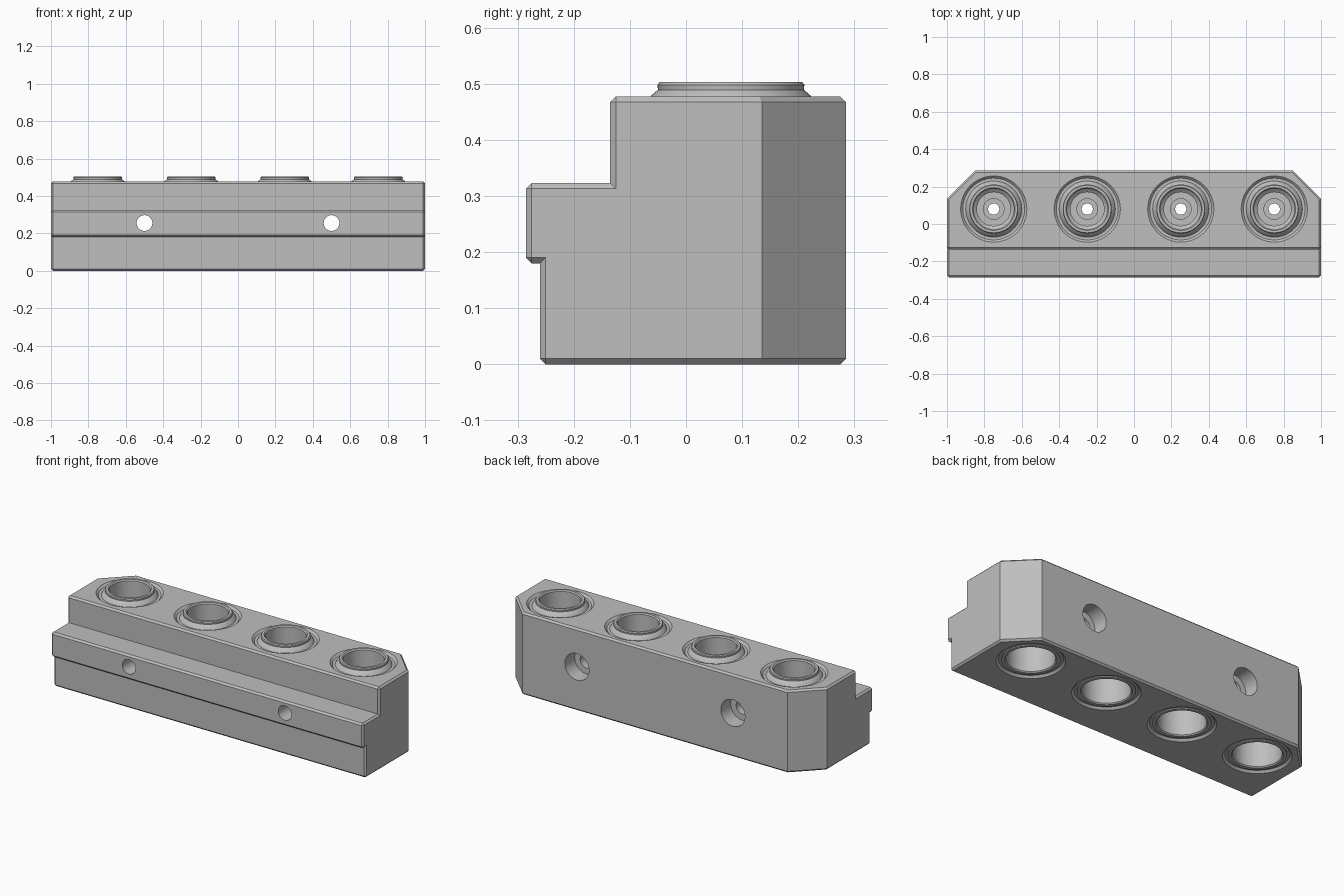
import bpy
import bmesh
from math import pi, radians
from mathutils import Matrix, Vector

cube = bpy.data.objects.get("Cube")
if cube:
    bpy.data.objects.remove(cube, do_unlink=True)

# Single machined metal colour
GREY = (0.52, 0.52, 0.52, 1)
metal = bpy.data.materials.new("plain grey metal")
metal.use_nodes = True
metal.diffuse_color = GREY
metal.node_tree.nodes["Principled BSDF"].inputs["Base Color"].default_value = GREY

BORE_X = (-0.75, -0.25, 0.25, 0.75)
BORE_Y = 0.08
BOLT_X = (-0.5, 0.5)
BOLT_Z = 0.255


def finish(bm, name):
    """Turn a bmesh into a named object with the metal material."""
    bmesh.ops.recalc_face_normals(bm, faces=bm.faces[:])
    mesh = bpy.data.meshes.new(name)
    bm.to_mesh(mesh)
    bm.free()
    mesh.materials.append(metal)
    obj = bpy.data.objects.new(name, mesh)
    bpy.context.collection.objects.link(obj)
    return obj


def lathe(name, profile, matrices, closed=False, steps=64):
    """Revolve a (radius, height) profile, one copy for each matrix."""
    bm = bmesh.new()
    for matrix in matrices:
        verts = [bm.verts.new((r, 0, z)) for r, z in profile]
        edges = [bm.edges.new(pair) for pair in zip(verts, verts[1:])]
        if closed:
            edges.append(bm.edges.new((verts[-1], verts[0])))
        before = set(bm.verts) - set(verts)
        bmesh.ops.spin(bm, geom=verts + edges, cent=(0, 0, 0), axis=(0, 0, 1),
                       angle=2 * pi, steps=steps)
        new = [v for v in bm.verts if v not in before]
        bmesh.ops.remove_doubles(bm, verts=new, dist=1e-5)
        new = [v for v in bm.verts if v not in before]
        bmesh.ops.transform(bm, matrix=matrix, verts=new)
    return finish(bm, name)


def activate(obj):
    bpy.ops.object.select_all(action='DESELECT')
    obj.select_set(True)
    bpy.context.view_layer.objects.active = obj


def cut(target, cutter):
    cutter.hide_render = True
    mod = target.modifiers.new("cut", 'BOOLEAN')
    mod.operation = 'DIFFERENCE'
    mod.solver = 'EXACT'
    mod.object = cutter
    activate(target)
    bpy.ops.object.modifier_apply(modifier=mod.name)
    bpy.data.objects.remove(cutter, do_unlink=True)


# Stepped block: side profile (y, z) swept along x
BACK = 0.285
side = [(-0.26, 0), (BACK, 0), (BACK, 0.477), (-0.135, 0.477),
        (-0.135, 0.323), (-BACK, 0.323), (-BACK, 0.18), (-0.26, 0.18)]
bm = bmesh.new()
face = bm.faces.new([bm.verts.new((-1, y, z)) for y, z in side])
swept = bmesh.ops.extrude_face_region(bm, geom=[face])["geom"]
bmesh.ops.translate(bm, vec=(2, 0, 0),
                    verts=[g for g in swept if isinstance(g, bmesh.types.BMVert)])
bmesh.ops.recalc_face_normals(bm, faces=bm.faces[:])


def is_upright_at_back(edge):
    a, b = (v.co for v in edge.verts)
    return abs((a - b).normalized().z) > 0.9 and min(a.y, b.y) > 0.1


# Large rear corner chamfers, then a fine chamfer on the outer edges
bmesh.ops.bevel(bm, geom=[e for e in bm.edges if is_upright_at_back(e)],
                offset=0.15, offset_type='OFFSET', segments=1, affect='EDGES')
bm.normal_update()
fine = [e for e in bm.edges if e.is_convex and not is_upright_at_back(e)]
bmesh.ops.bevel(bm, geom=fine, offset=0.01, offset_type='OFFSET',
                segments=1, affect='EDGES')
block = finish(bm, "stepped_block")

# Four vertical bores with countersunk mouths
bore_places = [Matrix.Translation(Vector((x, BORE_Y, 0))) for x in BORE_X]
cut(block, lathe("bore_cutter", [
    (0, -0.01), (0.187, -0.01), (0.165, 0.012), (0.15, 0.012),
    (0.15, 0.465), (0.165, 0.465), (0.187, 0.487), (0, 0.487)], bore_places))

# Two bolt holes, counterbored from the back
bolt_places = [Matrix.Translation(Vector((x, 0, BOLT_Z)))
               @ Matrix.Rotation(-pi / 2, 4, 'X') for x in BOLT_X]
cut(block, lathe("bolt_cutter", [
    (0, -0.35), (0.042, -0.35), (0.042, 0.195),
    (0.077, 0.195), (0.077, 0.35), (0, 0.35)], bolt_places))

# Raised bushings, cupped at both ends with a small centre hole
bushings = lathe("bushings", [
    (0.15, 0.465), (0.142, 0.479), (0.13, 0.489), (0.131, 0.498), (0.127, 0.503),
    (0.114, 0.503), (0.108, 0.497), (0.108, 0.36), (0.09, 0.345), (0.09, 0.28),
    (0.055, 0.28), (0.055, 0.26), (0.03, 0.26), (0.03, 0.22),
    (0.126, 0.22), (0.126, 0.012), (0.132, 0.006), (0.15, 0.006)],
    bore_places, closed=True)

for obj in (block, bushings):
    activate(obj)
    bpy.ops.object.shade_smooth_by_angle(angle=radians(25))
